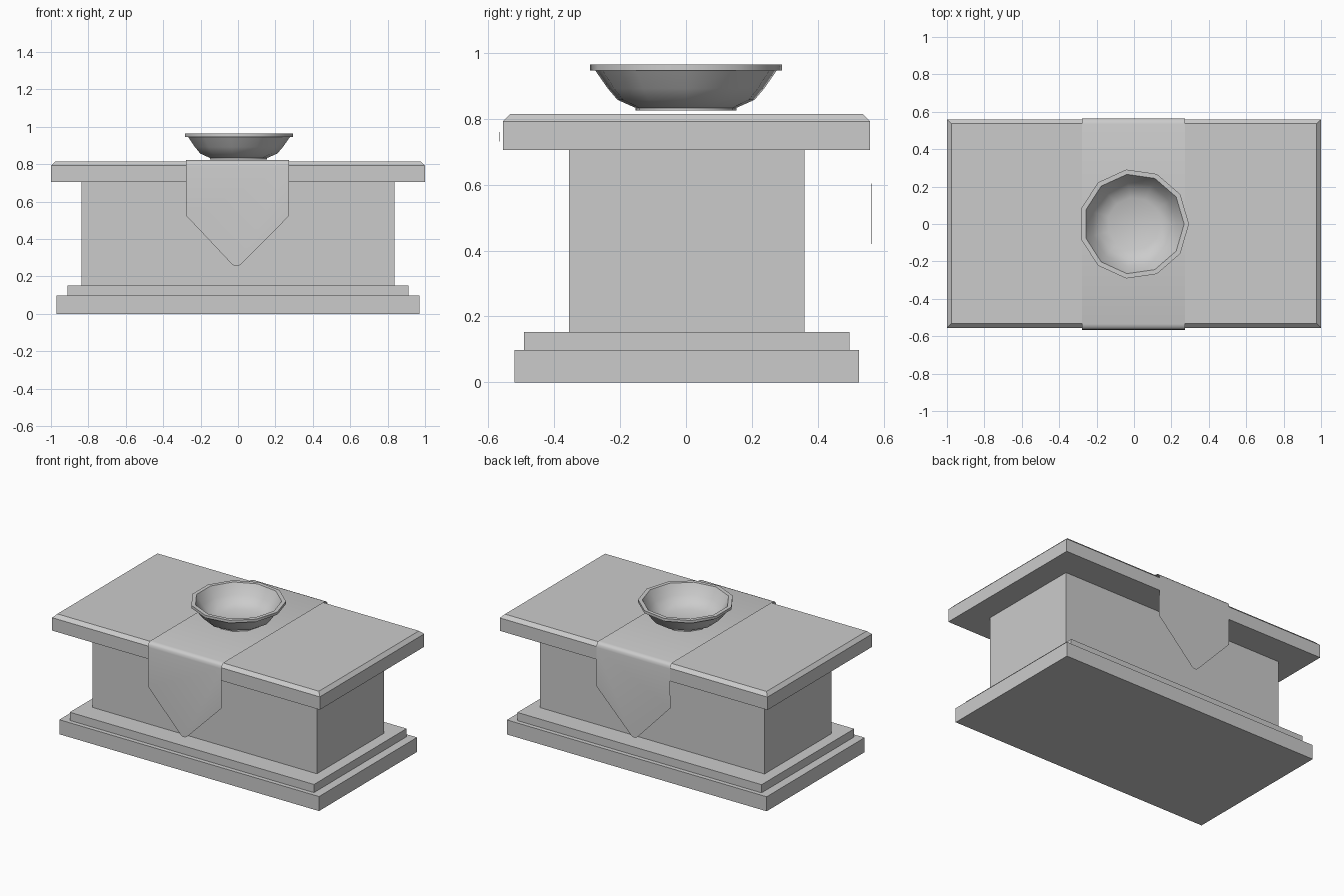
import bpy, bmesh, math

if "Cube" in bpy.data.objects:
    bpy.data.objects.remove(bpy.data.objects["Cube"])


def finish(name, bm, smooth=None):
    bmesh.ops.recalc_face_normals(bm, faces=bm.faces)
    mesh = bpy.data.meshes.new(name)
    bm.to_mesh(mesh)
    bm.free()
    ob = bpy.data.objects.new(name, mesh)
    bpy.context.collection.objects.link(ob)
    if smooth:
        bpy.ops.object.select_all(action='DESELECT')
        ob.select_set(True)
        bpy.context.view_layer.objects.active = ob
        bpy.ops.object.shade_smooth_by_angle(angle=math.radians(smooth))
    return ob


def block(name, hx, hy, z0, z1, chamfer=0, cx=0, cy=0.002):
    """Box from half sizes, optionally chamfered around the top."""
    levels = [(0, z0), (0, z1 - chamfer), (chamfer, z1)] if chamfer else [(0, z0), (0, z1)]
    bm = bmesh.new()
    rings = []
    for inset, z in levels:
        x, y = hx - inset, hy - inset
        rings.append([bm.verts.new((cx + sx * x, cy + sy * y, z))
                      for sx, sy in ((-1, -1), (1, -1), (1, 1), (-1, 1))])
    for a, b in zip(rings, rings[1:]):
        for i in range(4):
            j = (i + 1) % 4
            bm.faces.new((a[i], a[j], b[j], b[i]))
    bm.faces.new(rings[0][::-1])
    bm.faces.new(rings[-1])
    return finish(name, bm)


# Stone table
block("base_slab", 0.97, 0.523, 0, 0.098)
block("base_step", 0.912, 0.494, 0.098, 0.153)
block("body", 0.838, 0.357, 0.153, 0.705)
block("table_top", 1.0, 0.557, 0.705, 0.815, chamfer=0.023)

# Cloth runner: thin sheet over the top with a pointed flap front and back
bm = bmesh.new()
half = [(0.535, 0.823), (0.553, 0.818), (0.562, 0.807), (0.565, 0.790)]
path = [(-y, z) for y, z in reversed(half)] + half
rows = [[bm.verts.new((x, y, z)) for x in (-0.277, 0.274)] for y, z in path]
for a, b in zip(rows, rows[1:]):
    bm.faces.new((a[0], a[1], b[1], b[0]))
tip = [(0.274, 0.525), (0.015, 0.263), (0.0, 0.255), (-0.016, 0.255),
       (-0.03, 0.263), (-0.277, 0.525)]
for row, y in ((rows[0], -0.566), (rows[-1], 0.563)):
    bm.faces.new([row[0], row[1]] + [bm.verts.new((x, y, z)) for x, z in tip])
finish("cloth_runner", bm, 40)

# Offering bowl: eleven-sided lathe, outside then inside
SIDES = 11
profile = [(0.155, 0.825), (0.155, 0.833), (0.210, 0.857), (0.240, 0.892), (0.278, 0.946),
           (0.294, 0.946), (0.294, 0.964), (0.268, 0.964), (0.258, 0.946),
           (0.228, 0.898), (0.195, 0.864), (0.142, 0.840)]
bm = bmesh.new()
rings = [[bm.verts.new((r * math.cos(math.tau * i / SIDES),
                        r * math.sin(math.tau * i / SIDES), z))
          for i in range(SIDES)] for r, z in profile]
for a, b in zip(rings, rings[1:]):
    for i in range(SIDES):
        j = (i + 1) % SIDES
        bm.faces.new((a[i], a[j], b[j], b[i]))
bm.faces.new(rings[0][::-1])
bm.faces.new(rings[-1])
finish("bowl", bm, 40)
